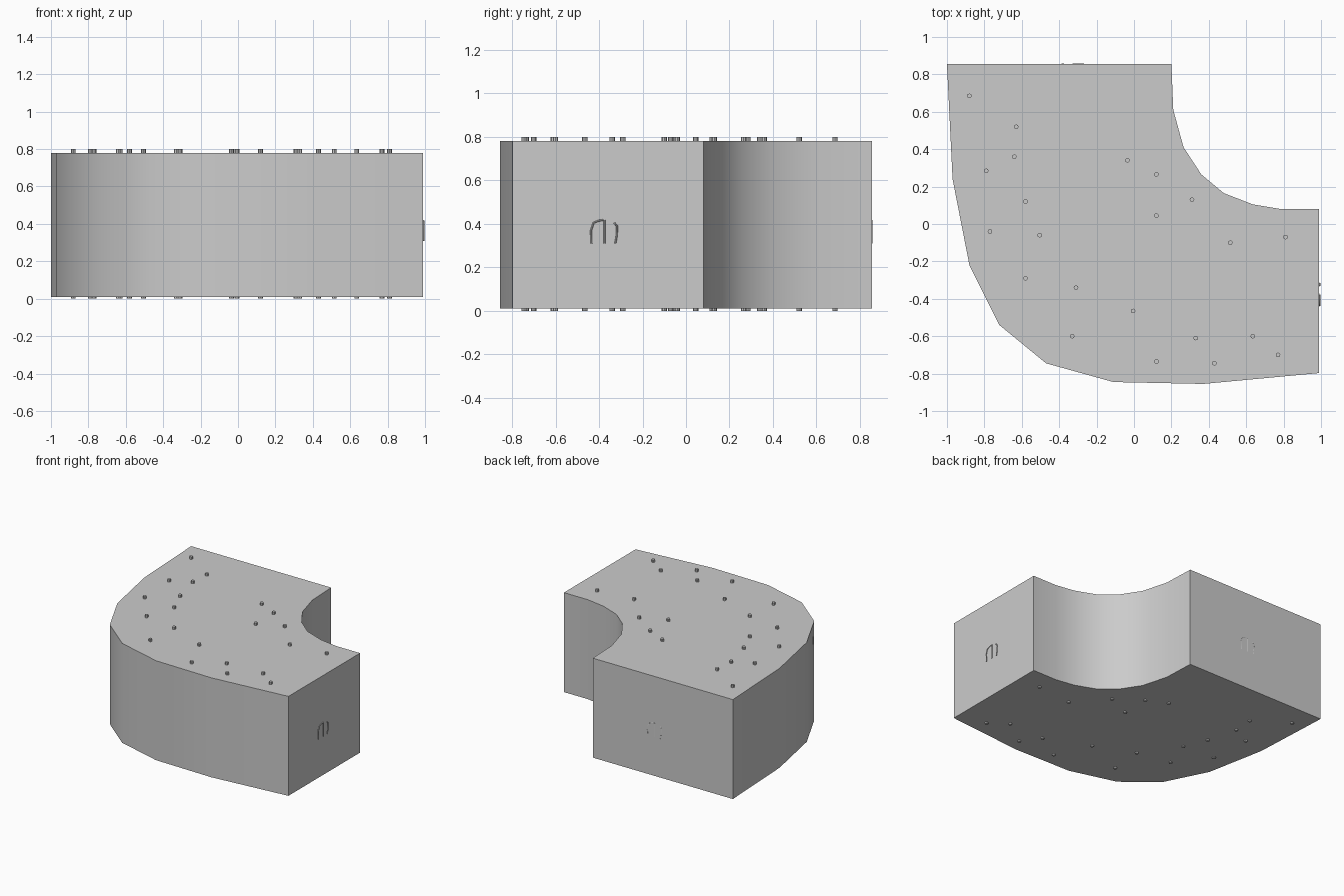
import bpy, bmesh
from mathutils import Vector

if "Cube" in bpy.data.objects:
    bpy.data.objects.remove(bpy.data.objects["Cube"])

BOTTOM, TOP = 0.01, 0.78

# Outline of the curved block, seen from above
OUTLINE = [(-1, .855), (-.97, .24), (-.88, -.22), (-.72, -.54), (-.47, -.745),
           (-.11, -.845), (.37, -.855), (.99, -.797), (.99, .08), (.785, .08),
           (.635, .105), (.48, .165), (.36, .265), (.265, .41), (.21, .61), (.2, .855)]

# Rod positions on the top face
RODS = [(-.88, .685), (-.63, .52), (-.79, .285), (-.64, .36), (-.77, -.04), (-.58, .12),
        (-.505, -.06), (-.58, -.29), (-.31, -.34), (-.33, -.6), (-.005, -.465),
        (.12, -.735), (.33, -.61), (.43, -.745), (.635, -.6), (.77, -.7),
        (.81, -.07), (.515, -.1), (.31, .13), (.12, .045), (.12, .265), (-.035, .34)]


def finish(bm, name):
    mesh = bpy.data.meshes.new(name)
    bm.to_mesh(mesh)
    bm.free()
    obj = bpy.data.objects.new(name, mesh)
    bpy.context.collection.objects.link(obj)
    bpy.ops.object.select_all(action='DESELECT')
    obj.select_set(True)
    bpy.context.view_layer.objects.active = obj
    bpy.ops.object.shade_smooth_by_angle()
    return obj


def prism(bm, points, z0, z1):
    face = bm.faces.new([bm.verts.new((x, y, z0)) for x, y in points])
    top = bmesh.ops.extrude_face_region(bm, geom=[face])['geom']
    verts = [v for v in top if isinstance(v, bmesh.types.BMVert)]
    bmesh.ops.translate(bm, vec=(0, 0, z1 - z0), verts=verts)
    bmesh.ops.recalc_face_normals(bm, faces=bm.faces)


# Curved block
bm = bmesh.new()
prism(bm, OUTLINE, BOTTOM, TOP)
finish(bm, "curved_block")

# Rods that run through the block and stick out at top and bottom
bm = bmesh.new()
for x, y in RODS:
    made = bmesh.ops.create_cone(bm, cap_ends=True, segments=8,
                                 radius1=.0125, radius2=.0125, depth=.8)
    bmesh.ops.translate(bm, vec=(x, y, .4), verts=made['verts'])
finish(bm, "through_rods")

# Thin raised arch ridges in the middle of both end faces (offset from centre, height)
RIDGES = [[(-.06, .31), (-.062, .37), (-.05, .405), (-.025, .415), (-.005, .418)],
          [(0, .418), (0, .31)],
          [(.045, .405), (.058, .39), (.057, .35), (.05, .31)]]


def arch_ridges(name, origin, along):
    curve = bpy.data.curves.new(name, 'CURVE')
    curve.dimensions = '3D'
    curve.bevel_depth = .004
    curve.bevel_resolution = 0
    curve.use_fill_caps = True
    for ridge in RIDGES:
        spline = curve.splines.new('POLY')
        spline.points.add(len(ridge) - 1)
        for point, (s, z) in zip(spline.points, ridge):
            p = Vector(origin) + Vector(along) * s
            point.co = (p.x, p.y, z, 1)
    bpy.context.collection.objects.link(bpy.data.objects.new(name, curve))


arch_ridges("right_arch_ridges", (.993, -.375, 0), (0, 1, 0))
arch_ridges("back_arch_ridges", (-.33, .853, 0), (-1, 0, 0))
